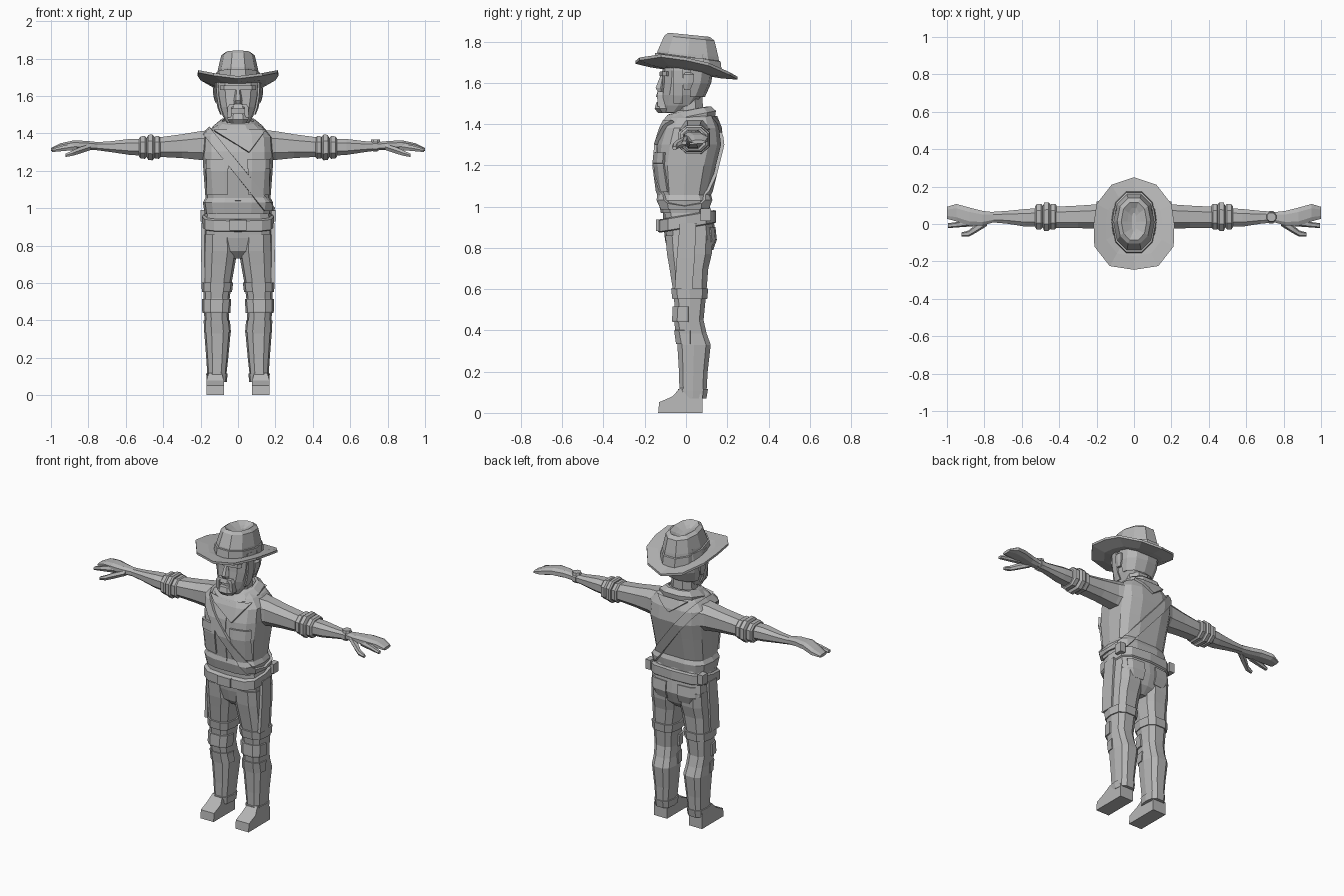
import bpy, bmesh, math
from mathutils import Vector

grey = bpy.data.materials.new("plain grey")
grey.diffuse_color = (0.47, 0.47, 0.47, 1)


def finish(name, bm):
    bmesh.ops.recalc_face_normals(bm, faces=bm.faces)
    me = bpy.data.meshes.new(name)
    bm.to_mesh(me)
    bm.free()
    me.materials.append(grey)
    ob = bpy.data.objects.new(name, me)
    bpy.context.collection.objects.link(ob)
    return ob


def skin(name, loops, cap=True):
    """Join point loops of equal length with quads."""
    bm = bmesh.new()
    vs = [[bm.verts.new(p) for p in lp] for lp in loops]
    n = len(vs[0])
    for a, b in zip(vs, vs[1:]):
        for i in range(n):
            j = (i + 1) % n
            bm.faces.new((a[i], a[j], b[j], b[i]))
    if cap:
        bm.faces.new(vs[0])
        bm.faces.new(vs[-1])
    return finish(name, bm)


def loft(name, rings, axis='z', n=12, p=0.65, side=1, shear=0.0, cap=True):
    """Rings (pos, a0, a1, b0, b1): a,b are x,y for axis z or y,z for axis x."""
    off = math.pi / n if n % 4 == 0 and n < 12 else 0
    unit = []
    for i in range(n):
        t = 2 * math.pi * i / n + off
        unit.append([math.copysign(abs(c) ** p, c) if abs(c) > 1e-6 else 0
                     for c in (math.cos(t), math.sin(t))])
    ma, mb = max(u[0] for u in unit), max(u[1] for u in unit)
    loops = []
    for pos, a0, a1, b0, b1 in rings:
        lp = []
        for u, v in unit:
            a = (a0 + a1) / 2 + u / ma * (a1 - a0) / 2
            b = (b0 + b1) / 2 + v / mb * (b1 - b0) / 2
            lp.append((side * a, b, pos + shear * b) if axis == 'z' else (side * pos, a, b))
        loops.append(lp)
    return skin(name, loops, cap)


def sym(rings):
    """(z, half width, y0, y1) -> centred ring."""
    return [(z, -h, h, y0, y1) for z, h, y0, y1 in rings]


def shell(name, src, d, planes):
    """Raised layer on a part, trimmed by planes (point, outward normal)."""
    bm = bmesh.new()
    bm.from_mesh(src.data)
    bm.normal_update()
    for v, nrm in [(v, v.normal.copy()) for v in bm.verts]:
        v.co += nrm * d
    for co, no in planes:
        bmesh.ops.bisect_plane(bm, geom=bm.verts[:] + bm.edges[:] + bm.faces[:], dist=1e-5,
                               plane_co=co, plane_no=no, clear_outer=True)
    me = bpy.data.meshes.new(name)
    bm.to_mesh(me)
    bm.free()
    ob = bpy.data.objects.new(name, me)
    bpy.context.collection.objects.link(ob)
    m = ob.modifiers.new("thickness", 'SOLIDIFY')
    m.thickness, m.offset = d + 0.004, -1
    return ob


def zone(x0=-9, x1=9, y0=-9, y1=9, z0=-9, z1=9):
    """Six trimming planes of a box region."""
    lo, hi = Vector((x0, y0, z0)), Vector((x1, y1, z1))
    ax = [Vector((1, 0, 0)), Vector((0, 1, 0)), Vector((0, 0, 1))]
    return [(hi, a) for a in ax] + [(lo, -a) for a in ax]


# Shirt body
torso = loft("shirt", sym([
    (.97, .178, -.122, .112), (1.03, .188, -.135, .12), (1.055, .174, -.128, .11),
    (1.2, .185, -.148, .145), (1.3, .19, -.138, .17), (1.38, .185, -.112, .16),
    (1.43, .14, -.085, .14), (1.465, .08, -.05, .11)]), n=14, p=.62)
shell("shirt_placket", torso, .005, zone(-.015, .015, -9, 0, 1.04, 1.36))
for s in (-1, 1):
    xs = sorted((s * .055, s * .168))
    shell("chest_pocket", torso, .010, zone(xs[0], xs[1], -9, 0, 1.07, 1.215))
    shell("pocket_flap", torso, .016, zone(xs[0] - .004, xs[1] + .004, -9, 0, 1.21, 1.262))

# Shoulder strap running round front and back
nd = Vector((.777, 0, .629))
mid = Vector((0, 0, 1.205))
shell("shoulder_strap", torso, .016,
      [(mid + nd * .026, nd), (mid - nd * .026, -nd)] + zone(z0=.985))

# Neckerchief
loft("neckerchief", sym([(1.40, .135, -.118, .14), (1.435, .135, -.115, .145), (1.462, .1, -.09, .12),
                         (1.465, .085, -.075, .105), (1.42, .075, -.06, .09)]), n=10, p=.8, shear=.2)
shell("neckerchief_front", torso, .018,
      [(Vector((.06, 0, 1.30)), Vector((-.53, 0, -.85))),
       (Vector((.06, 0, 1.30)), Vector((.8, 0, -.6)))] + zone(y1=0, z1=1.42))
shell("neckerchief_back", torso, .014,
      [(Vector((0, 0, 1.36)), Vector((s * .6, 0, -.8))) for s in (-1, 1)] + zone(y0=.03, z1=1.44))

# Hips, belt, buckle
hips = loft("hips", sym([(.73, .07, -.045, .08), (.77, .15, -.085, .12), (.84, .186, -.102, .145),
                         (.93, .184, -.112, .135), (1.0, .172, -.112, .11)]), n=12, p=.6)
loft("belt", sym([(.895, .186, -.125, .138), (.9, .193, -.136, .146),
                  (.955, .193, -.136, .146), (.96, .18, -.125, .135)]), p=.6, shear=.17)
loft("buckle", [(.882, -.045, .045, -.145, -.12), (.937, -.045, .045, -.145, -.12)], n=4, p=1)
for s in (-1, 1):
    xs = sorted((s * .04, s * .15))
    shell("back_pocket", hips, .008, zone(xs[0], xs[1], .03, 9, .79, .9))
    loft("belt_pouch", [(.93, .165, .2, .07, .12), (.99, .165, .2, .07, .12)], n=4, p=1, side=s)

# Legs: trousers, bands, pads, shoes
for s in (-1, 1):
    leg = loft("trouser_leg", [
        (.075, .064, .162, -.03, .095), (.11, .062, .164, -.032, .1), (.2, .052, .17, -.034, .105),
        (.33, .04, .18, -.042, .12), (.385, .047, .178, -.05, .1), (.45, .05, .182, -.058, .085),
        (.52, .044, .184, -.055, .092), (.6, .034, .187, -.064, .1), (.7, .016, .189, -.08, .108),
        (.77, .004, .189, -.092, .125), (.86, .01, .186, -.1, .13)], n=10, p=.7, side=s)
    shell("thigh_band", leg, .008, zone(z0=.552, z1=.602))
    shell("knee_pad", leg, .010, zone(y1=.01, z0=.44, z1=.515))
    shell("knee_fold", leg, .006, zone(y1=.02, z0=.335, z1=.40))
    shell("trouser_cuff", leg, .006, zone(z0=.07, z1=.115))
    loft("side_stripe", [(.6, .175, .195, -.055, .03), (.75, .18, .197, -.045, .042),
                         (.92, .176, .194, -.03, .05)], n=4, p=1, side=s)
    prof = [(-.135, 0), (.08, 0), (.08, .08), (.05, .12), (-.03, .12), (-.065, .08), (-.13, .052)]
    skin("shoe", [[(s * (.122 + k * w * (1 - .25 * (z > .1))), y, z) for y, z in prof]
                  for k, w in ((-1, .046), (1, .046))])

# Arms: sleeve, rolled cuffs, forearm, hand
for s in (-1, 1):
    loft("sleeve", [(.12, -.05, .13, 1.25, 1.42), (.2, -.025, .105, 1.258, 1.412),
                    (.3, -.022, .098, 1.268, 1.395), (.43, -.022, .092, 1.275, 1.378)],
         axis='x', n=8, p=.8, side=s)
    for x, r in ((.415, 0), (.45, .008), (.49, 0)):
        loft("sleeve_roll", [(x, -.022 - r, .1 + r, 1.272 - r, 1.378 + r),
                             (x + .008, -.03 - r, .108 + r, 1.264 - r, 1.386 + r),
                             (x + .03, -.03 - r, .106 + r, 1.266 - r, 1.384 + r),
                             (x + .038, -.018, .095, 1.275, 1.375)], axis='x', n=8, p=.8, side=s)
    loft("forearm", [(.5, -.015, .085, 1.28, 1.372), (.58, -.014, .08, 1.285, 1.37),
                     (.68, .002, .07, 1.3, 1.358), (.77, .01, .064, 1.312, 1.352)],
         axis='x', n=8, p=.8, side=s)
    loft("palm_and_fingers", [(.74, .012, .062, 1.31, 1.352), (.81, -.008, .07, 1.313, 1.36),
                              (.88, -.01, .088, 1.316, 1.362), (.95, .014, .107, 1.308, 1.347),
                              (1.0, .028, .092, 1.305, 1.322)], axis='x', n=8, p=.75, side=s)
    loft("index_finger", [(.86, -.012, .03, 1.312, 1.35), (.94, -.018, .012, 1.305, 1.333),
                          (.995, -.022, .004, 1.30, 1.317)], axis='x', n=6, p=.85, side=s)
    loft("thumb", [(.785, -.01, .04, 1.312, 1.345), (.85, -.05, -.006, 1.29, 1.325),
                   (.885, -.068, -.035, 1.28, 1.308), (.922, -.066, -.045, 1.274, 1.292)],
         axis='x', n=6, p=.85, side=s)
loft("watch_strap", [(.722, .002, .07, 1.302, 1.36), (.745, .002, .07, 1.302, 1.36)], axis='x', n=8, p=.8)
loft("watch_face", [(1.35, .708, .762, .01, .064), (1.367, .712, .758, .014, .06)], n=8, p=1)

# Head, hair and face
loft("neck", sym([(1.4, .075, -.055, .085), (1.53, .07, -.05, .08)]), n=8, p=.9)
head = loft("head", sym([(1.455, .058, -.108, -.02), (1.49, .08, -.12, .045), (1.54, .1, -.122, .085),
                         (1.6, .113, -.117, .112), (1.66, .117, -.115, .122), (1.74, .105, -.11, .13)]),
            n=12, p=.75)
shell("hair", head, .010, zone(y0=.02, z0=1.53, z1=1.72))
shell("brow", head, .012, zone(-.095, .095, -9, -.05, 1.632, 1.655))
for s in (-1, 1):
    xs = sorted((s * .05, s * .2))
    shell("sideburn", head, .010, zone(xs[0], xs[1], -.06, -.015, 1.5, 1.71))
    loft("ear", [(1.565, .105, .122, -.01, .02), (1.6, .105, .132, -.015, .035),
                 (1.64, .11, .134, -.012, .038), (1.65, .11, .122, -.005, .025)], n=6, p=.85, side=s)
    loft("moustache_side", [(1.485, .034, .058, -.138, -.09), (1.54, .034, .056, -.14, -.09),
                            (1.557, .01, .045, -.138, -.09)], n=4, p=1, side=s)
loft("moustache", sym([(1.532, .046, -.146, -.1), (1.557, .038, -.138, -.1)]), n=6, p=.8)
loft("goatee", sym([(1.453, .04, -.135, -.05), (1.475, .056, -.152, -.06), (1.506, .05, -.143, -.08)]), n=8, p=.8)
loft("nose", sym([(1.556, .02, -.136, -.1), (1.575, .023, -.147, -.1), (1.64, .012, -.122, -.1)]), n=6, p=.9)

# Hat brim: tilted back, sides curled upward
half = [(0, .25), (.12, .21), (.2, .107), (.216, 0), (.212, -.12), (.13, -.225), (0, -.245)]
edge = half + [(-x, y) for x, y in half[-2:0:-1]]


def brim(k, dz):
    return [(x * k, y * k, 1.66 + dz - .155 * y * k + 1.15 * (x * k) ** 2) for x, y in edge]


skin("hat_brim", [brim(.4, .012), brim(.7, .014), brim(1, .008),
                  brim(1, -.006), brim(.7, -.012), brim(.4, -.012)])

# Hat crown with pinched top, and its band
loft("hat_crown", sym([(1.665, .116, -.15, .168), (1.74, .108, -.138, .157), (1.818, .09, -.105, .138),
                       (1.834, .068, -.085, .115), (1.815, .035, -.06, .085), (1.803, .012, -.04, .06)]),
     n=10, p=.9, shear=-.1)
loft("hat_band", sym([(1.67, .121, -.157, .174), (1.725, .117, -.15, .168), (1.728, .105, -.135, .155)]),
     n=10, p=.9, shear=-.13)

for ob in bpy.data.objects:
    if not ob.data.materials:
        ob.data.materials.append(grey)
